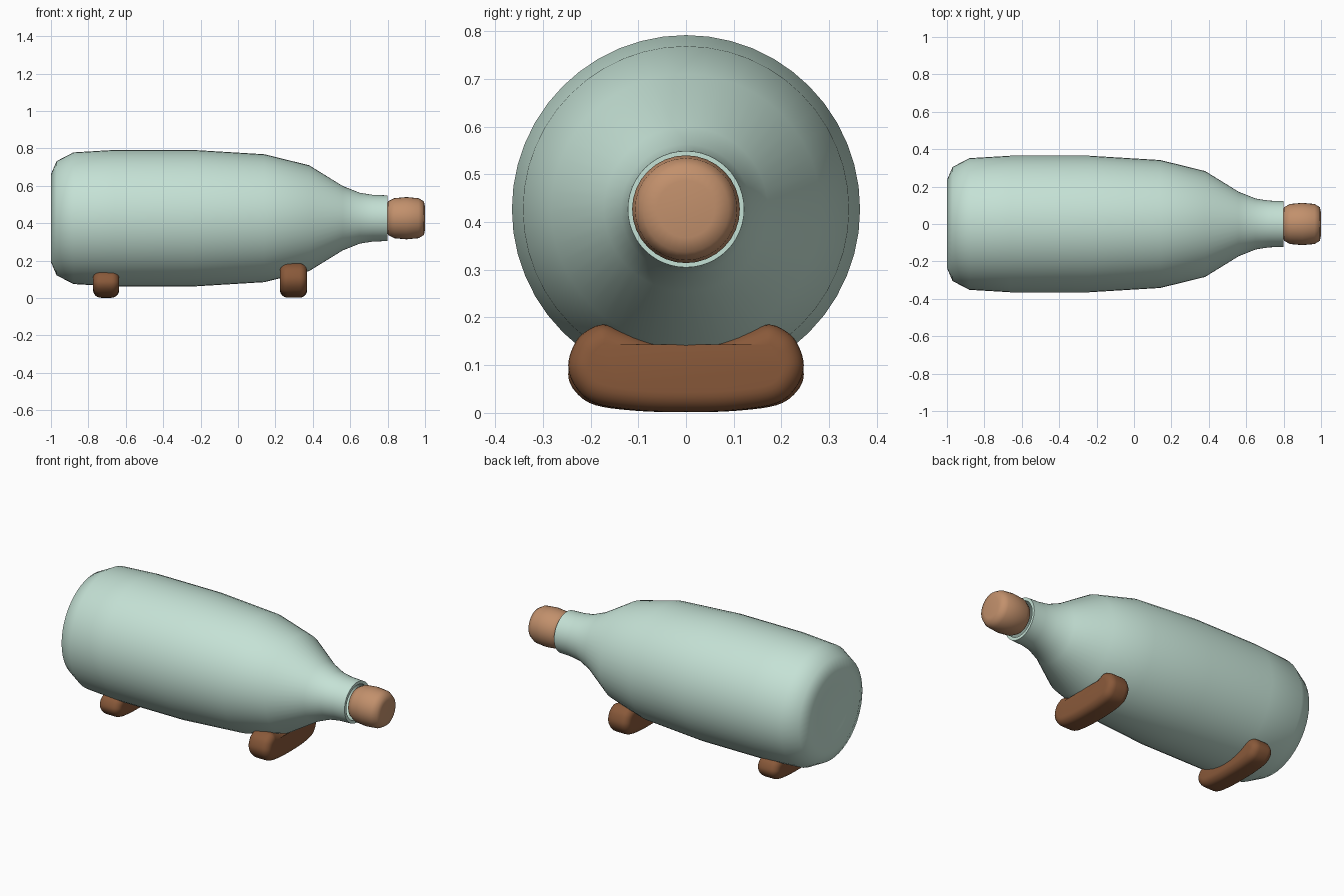
import bpy, bmesh, math
from mathutils import Vector

if "Cube" in bpy.data.objects:
    bpy.data.objects.remove(bpy.data.objects["Cube"])

AXIS_Z = 0.427  # height of the bottle's axis


def material(name, rgb):
    m = bpy.data.materials.new(name)
    m.diffuse_color = (*rgb, 1)
    m.use_nodes = True
    m.node_tree.nodes["Principled BSDF"].inputs["Base Color"].default_value = m.diffuse_color
    return m


def finish(name, bm, mat, angle):
    bmesh.ops.remove_doubles(bm, verts=bm.verts, dist=1e-5)
    bmesh.ops.recalc_face_normals(bm, faces=bm.faces)
    me = bpy.data.meshes.new(name)
    bm.to_mesh(me)
    bm.free()
    me.materials.append(mat)
    ob = bpy.data.objects.new(name, me)
    bpy.context.collection.objects.link(ob)
    bpy.ops.object.select_all(action='DESELECT')
    ob.select_set(True)
    bpy.context.view_layer.objects.active = ob
    bpy.ops.object.shade_smooth_by_angle(angle=math.radians(angle))
    return ob


def loft(bm, rings):
    # quads between consecutive closed rings of equal length
    rows = [[bm.verts.new(p) for p in r] for r in rings]
    for a, b in zip(rows, rows[1:]):
        for i in range(len(a)):
            j = (i + 1) % len(a)
            bm.faces.new((a[i], a[j], b[j], b[i]))
    return rows


def lathe(name, profile, sides, mat, angle):
    # revolve (x, radius) points about the horizontal axis
    bm = bmesh.new()
    rings = [[(x, r * math.sin(math.tau * k / sides),
               AXIS_Z + r * math.cos(math.tau * k / sides)) for k in range(sides)]
             for x, r in profile]
    rows = loft(bm, rings)
    for row in (rows[0], rows[-1]):
        bm.faces.new(row)
    return finish(name, bm, mat, angle)


def smooth_loop(pts, n=5):
    # closed Catmull-Rom curve through 2D points
    out = []
    m = len(pts)
    for i in range(m):
        a, b, c, d = (Vector(pts[(i + k) % m]) for k in (-1, 0, 1, 2))
        for s in range(n):
            t = s / n
            out.append(0.5 * (2 * b + (c - a) * t + (2 * a - 5 * b + 4 * c - d) * t**2
                              + (3 * b - a - 3 * c + d) * t**3))
    return out


def cradle(name, cx, half_x, z_scale, mat):
    # saddle-shaped rest: rounded (y, z) outline, swept in x with rounded edges
    half = [(0.10, 0.005), (0.19, 0.02), (0.232, 0.055), (0.247, 0.10),
            (0.232, 0.148), (0.205, 0.174), (0.172, 0.185), (0.13, 0.17), (0.07, 0.148)]
    pts = [(0, 0.002)] + half + [(0, 0.14)] + [(-y, z) for y, z in reversed(half)]
    loop = smooth_loop([(y, z * z_scale) for y, z in pts])
    n = len(loop)
    normals = []
    for i in range(n):
        t = (loop[(i + 1) % n] - loop[i - 1]).normalized()
        normals.append(Vector((-t.y, t.x)))
    edge, steps = 0.042, 6
    side = [(half_x - edge * (1 - math.sin(a)), edge * (1 - math.cos(a)))
            for a in (math.pi / 2 * k / steps for k in range(steps + 1))]
    stations = [(-x, d) for x, d in reversed(side)] + side
    bm = bmesh.new()
    rows = loft(bm, [[(cx + x, *(p + q * d)) for p, q in zip(loop, normals)]
                     for x, d in stations])
    for row in (rows[0], rows[-1]):
        bm.faces.new(row)
    return finish(name, bm, mat, 60)


glass = material("pale_green", (0.56, 0.76, 0.67))
cork_mat = material("cork_tan", (0.54, 0.28, 0.15))
wood = material("dark_wood", (0.25, 0.10, 0.042))

# bottle: outer wall, rim, then inner wall
outer = [(-0.975, 0.04), (-0.985, 0.15), (-1.0, 0.235), (-0.97, 0.305), (-0.88, 0.352),
         (-0.66, 0.365), (-0.24, 0.365), (0.14, 0.342), (0.38, 0.283), (0.56, 0.172),
         (0.65, 0.136), (0.72, 0.125), (0.80, 0.122)]
inner = [(0.80, 0.104), (0.65, 0.114), (0.56, 0.150), (0.37, 0.260), (0.13, 0.320),
         (-0.24, 0.342), (-0.66, 0.342), (-0.87, 0.330), (-0.95, 0.280), (-0.955, 0.04)]
lathe("bottle", outer + inner, 48, glass, 60)

# cork stopper
lathe("cork", [(0.795, 0.06), (0.802, 0.09), (0.835, 0.107), (0.90, 0.113),
               (0.965, 0.107), (0.994, 0.09), (1.0, 0.06)], 32, cork_mat, 60)

# two wooden rests
cradle("rear_rest", -0.705, 0.07, 0.81, wood)
cradle("front_rest", 0.297, 0.073, 1.0, wood)
